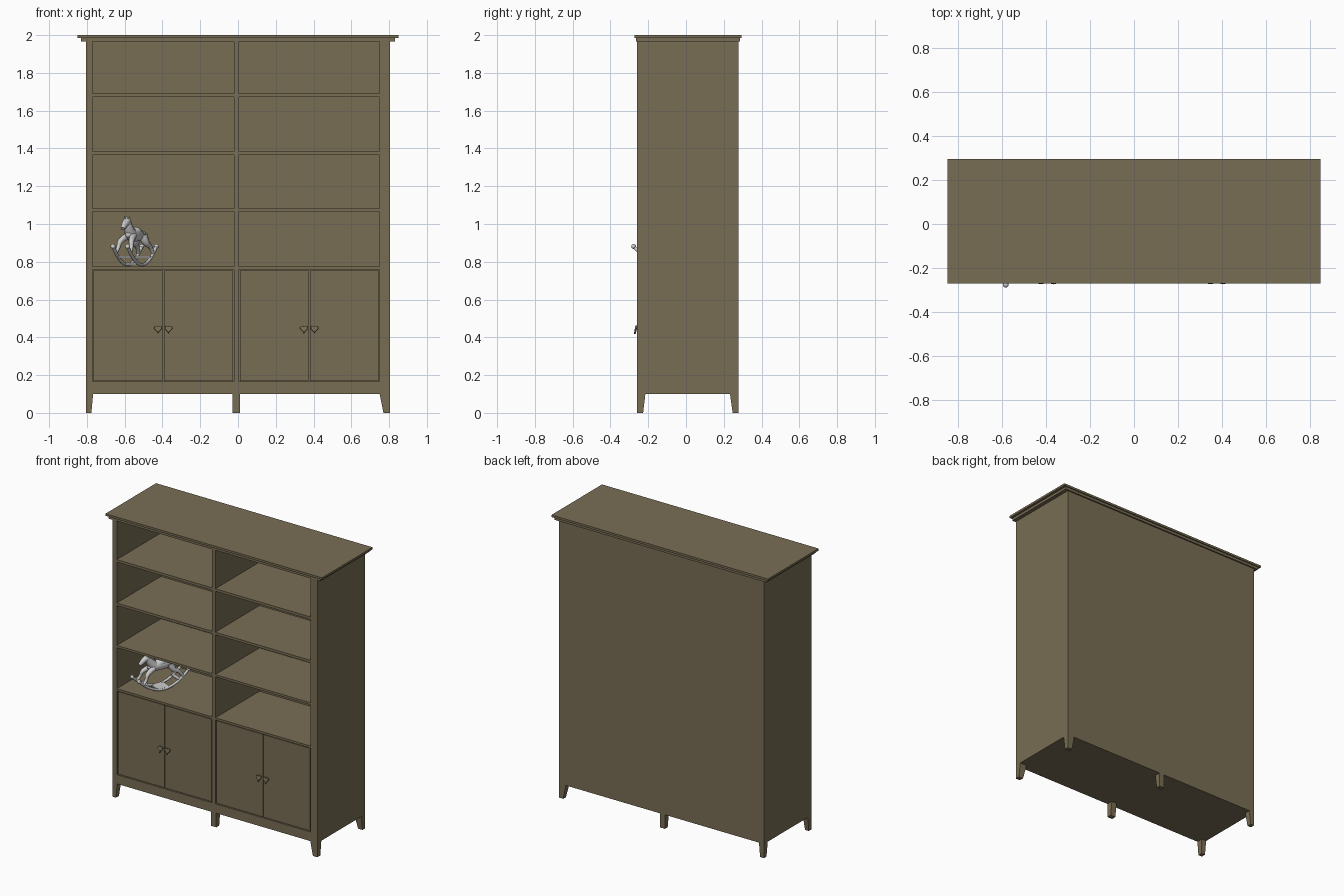
import bpy, bmesh, math
from mathutils import Matrix, Vector

if "Cube" in bpy.data.objects:
    bpy.data.objects.remove(bpy.data.objects["Cube"])

wood = bpy.data.materials.new("brown_wood")
wood.diffuse_color = (0.19, 0.155, 0.09, 1)
wood.use_nodes = True
wood.node_tree.nodes["Principled BSDF"].inputs["Base Color"].default_value = wood.diffuse_color


def link(name, data, mat=None, matrix=None):
    ob = bpy.data.objects.new(name, data)
    bpy.context.collection.objects.link(ob)
    if mat:
        data.materials.append(mat)
    if matrix is not None:
        ob.matrix_world = matrix
    return ob


def taper(name, bottom, top, z0, z1, mat=wood, matrix=None):
    """Block between two rectangles (x0, x1, y0, y1) at heights z0 and z1."""
    bm = bmesh.new()
    rings = []
    for (x0, x1, y0, y1), z in ((bottom, z0), (top, z1)):
        rings.append([bm.verts.new((x, y, z)) for x, y in
                      ((x0, y0), (x1, y0), (x1, y1), (x0, y1))])
    a, b = rings
    bm.faces.new(a[::-1])
    bm.faces.new(b)
    for i in range(4):
        j = (i + 1) % 4
        bm.faces.new((a[i], a[j], b[j], b[i]))
    me = bpy.data.meshes.new(name)
    bm.to_mesh(me)
    bm.free()
    return link(name, me, mat, matrix)


def box(name, x0, x1, y0, y1, z0, z1, mat=wood, matrix=None):
    r = (x0, x1, y0, y1)
    return taper(name, r, r, z0, z1, mat, matrix)


def tube(name, pts, radii, mat=None, matrix=None, smooth=True):
    """Round bar through points with a radius at each point."""
    cu = bpy.data.curves.new(name, 'CURVE')
    cu.dimensions = '3D'
    cu.bevel_depth = 1
    cu.bevel_resolution = 2
    cu.resolution_u = 5
    cu.use_fill_caps = True
    sp = cu.splines.new('NURBS' if smooth else 'POLY')
    sp.points.add(len(pts) - 1)
    for p, co, r in zip(sp.points, pts, radii):
        p.co = (*co, 1)
        p.radius = r
    if smooth:
        sp.order_u = 3
        sp.use_endpoint_u = True
    return link(name, cu, mat, matrix)


def ball(name, loc, size, pitch=0, matrix=Matrix()):
    """Ellipsoid, pitched about the local x axis."""
    bm = bmesh.new()
    bmesh.ops.create_uvsphere(bm, u_segments=16, v_segments=10, radius=1)
    for f in bm.faces:
        f.smooth = True
    me = bpy.data.meshes.new(name)
    bm.to_mesh(me)
    bm.free()
    m = (matrix @ Matrix.Translation(loc) @ Matrix.Rotation(pitch, 4, 'X')
         @ Matrix.Diagonal((*size, 1)))
    return link(name, me, None, m)


# Cornice in two layers
box("top_board", -0.85, 0.85, -0.272, 0.295, 1.985, 2.0)
box("top_moulding", -0.832, 0.832, -0.264, 0.287, 1.967, 1.985)

# Carcass
FY, BY, IN = -0.26, 0.277, 0.235
box("left_side", -0.805, -0.77, FY, BY, 0.10, 1.967)
box("right_side", 0.75, 0.805, FY, BY, 0.10, 1.967)
box("back_panel", -0.77, 0.75, IN, BY, 0.10, 1.967)
box("base", -0.77, 0.75, FY, IN, 0.10, 0.165)
box("centre_divider", -0.021, 0.004, FY, IN, 0.165, 1.967)

# Shelves, one per bay and level
bays = ((-0.77, -0.021), (0.004, 0.75))
for z0, z1 in ((0.76, 0.775), (1.066, 1.082), (1.365, 1.383), (1.673, 1.691)):
    for x0, x1 in bays:
        box("shelf", x0, x1, FY, IN, z0, z1)


# Heart pull and its stem
def heart_pull(x):
    cu = bpy.data.curves.new("heart_pull", 'CURVE')
    cu.dimensions = '2D'
    cu.fill_mode = 'BOTH'
    cu.extrude = 0.003
    cu.bevel_depth = 0.002
    sp = cu.splines.new('POLY')
    n = 28
    sp.points.add(n - 1)
    s = 0.00115
    for i, p in enumerate(sp.points):
        t = math.tau * i / n
        p.co = (16 * s * math.sin(t) ** 3,
                s * (13 * math.cos(t) - 5 * math.cos(2 * t)
                     - 2 * math.cos(3 * t) - math.cos(4 * t)), 0, 1)
    sp.use_cyclic_u = True
    m = Matrix.Translation((x, -0.266, 0.445)) @ Matrix.Rotation(math.radians(80), 4, 'X')
    link("heart_pull", cu, wood, m)
    tube("pull_stem", [(x, -0.266, 0.447), (x, -0.25, 0.447)], [0.006, 0.006], wood, None, False)


# Doors in pairs
for x0, x1 in bays:
    mid = (x0 + x1) / 2
    g = 0.006
    box("door", x0 + g, mid - g / 2, FY + 0.004, FY + 0.024, 0.17, 0.755)
    box("door", mid + g / 2, x1 - g, FY + 0.004, FY + 0.024, 0.17, 0.755)
    for s in (-1, 1):
        heart_pull(mid + s * 0.028)

# Tapered legs: outer faces stay vertical, inner faces slope
for y0, y1, yb0, yb1 in ((FY, -0.215, FY, -0.227), (0.233, BY, 0.247, BY)):
    taper("left_leg", (-0.805, -0.776, yb0, yb1), (-0.805, -0.767, y0, y1), 0, 0.1)
    taper("right_leg", (0.77, 0.805, yb0, yb1), (0.75, 0.805, y0, y1), 0, 0.1)
    taper("middle_leg", (-0.029, 0.011, yb0, yb1), (-0.029, 0.011, y0, y1), 0, 0.1)

# Rocking horse, built facing -y then turned on its shelf
H = (Matrix.Translation((-0.547, -0.089, 0.775))
     @ Matrix.Rotation(-math.radians(24), 4, 'Z'))
for s in (-1, 1):
    w = s * 0.042
    ts = [i / 8 - 1 for i in range(17)]
    tube("rocker", [(w, 0.185 * t, 0.009 + 0.095 * t * t) for t in ts],
         [0.009] * 17, None, H, False)
    for e in (-1, 1):
        ball("rocker_knob", (w, e * 0.187, 0.106), (0.013, 0.013, 0.013), 0, H)
    # Galloping legs with hooves
    tube("horse_front_leg", [(s * 0.018, -0.06, 0.16), (s * 0.032, -0.12, 0.14),
                             (s * 0.038, -0.125, 0.1), (s * 0.042, -0.15, 0.075)],
         [0.02, 0.015, 0.01, 0.01], None, H)
    tube("horse_hind_leg", [(s * 0.018, 0.065, 0.165), (s * 0.032, 0.075, 0.12),
                            (s * 0.038, 0.12, 0.11), (s * 0.042, 0.145, 0.068)],
         [0.027, 0.02, 0.011, 0.01], None, H)
    tube("horse_ear", [(s * 0.012, -0.1, 0.245), (s * 0.015, -0.102, 0.267)],
         [0.007, 0.001], None, H, False)
for y, half in ((-0.115, 0.012), (0, 0.045), (0.115, 0.012)):
    z = 0.009 + 0.095 * (y / 0.185) ** 2
    box("rocker_slat", -0.045, 0.045, y - half, y + half, z, z + 0.009, None, H)
ball("horse_body", (0, 0, 0.168), (0.035, 0.1, 0.036), 0, H)
tube("horse_neck", [(0, -0.05, 0.17), (0, -0.085, 0.205), (0, -0.1, 0.24)],
     [0.034, 0.026, 0.02], None, H)
tube("horse_head", [(0, -0.09, 0.24), (0, -0.12, 0.235), (0, -0.155, 0.2)],
     [0.021, 0.021, 0.012], None, H)
tube("horse_mane", [(0, -0.105, 0.258), (0, -0.07, 0.245), (0, -0.05, 0.2)],
     [0.007, 0.01, 0.008], None, H)
tube("horse_tail", [(0, 0.09, 0.18), (0, 0.135, 0.185), (0, 0.15, 0.12)],
     [0.009, 0.015, 0.004], None, H)
ball("horse_saddle", (0, 0.005, 0.185), (0.034, 0.042, 0.025), 0, H)
